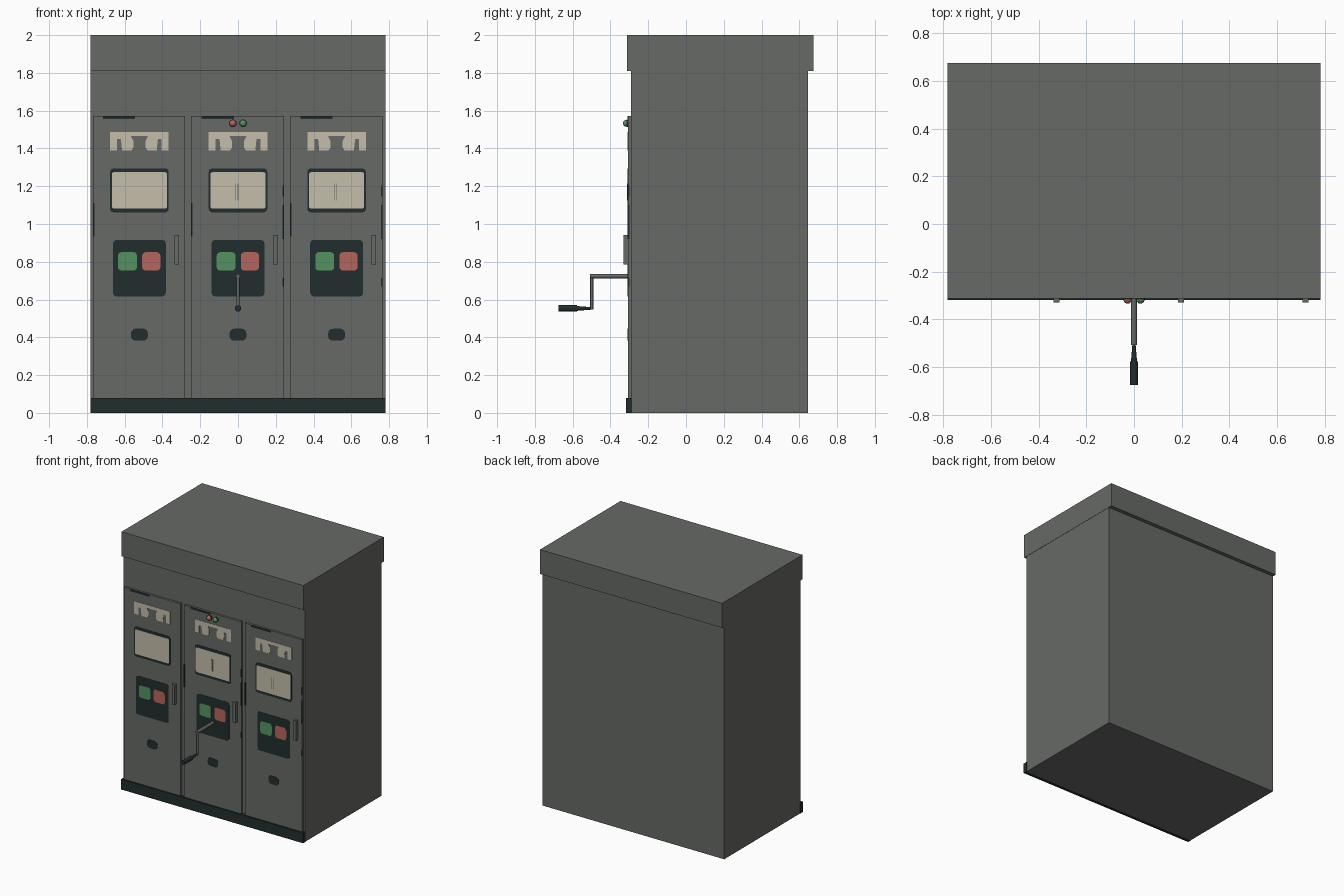
import bpy, bmesh, math
from mathutils import Vector

if "Cube" in bpy.data.objects:
    bpy.data.objects.remove(bpy.data.objects["Cube"])


def mat(name, r, g, b):
    m = bpy.data.materials.new(name)
    m.diffuse_color = (r, g, b, 1)
    m.use_nodes = True
    m.node_tree.nodes["Principled BSDF"].inputs["Base Color"].default_value = m.diffuse_color
    return m


GRAY = mat("cabinet gray", 0.135, 0.142, 0.132)
DARK = mat("dark slate", 0.015, 0.026, 0.026)
CREAM = mat("cream", 0.56, 0.51, 0.40)
GREEN = mat("button green", 0.09, 0.29, 0.12)
RED = mat("button red", 0.46, 0.13, 0.11)


def finish(name, bm, material, smooth=False):
    bmesh.ops.recalc_face_normals(bm, faces=bm.faces)
    me = bpy.data.meshes.new(name)
    bm.to_mesh(me)
    bm.free()
    me.materials.append(material)
    ob = bpy.data.objects.new(name, me)
    bpy.context.collection.objects.link(ob)
    if smooth:
        bpy.ops.object.select_all(action='DESELECT')
        ob.select_set(True)
        bpy.context.view_layer.objects.active = ob
        bpy.ops.object.shade_smooth_by_angle(angle=math.radians(40))
    return ob


def prism(name, pts, y0, y1, material):
    """Extrude an outline in the xz plane from y0 to y1."""
    bm = bmesh.new()
    f = bm.faces.new([bm.verts.new((x, y0, z)) for x, z in pts])
    ext = bmesh.ops.extrude_face_region(bm, geom=[f])
    verts = [v for v in ext["geom"] if isinstance(v, bmesh.types.BMVert)]
    bmesh.ops.translate(bm, vec=(0, y1 - y0, 0), verts=verts)
    return finish(name, bm, material)


def box(name, x0, x1, y0, y1, z0, z1, material):
    return prism(name, [(x0, z0), (x1, z0), (x1, z1), (x0, z1)], y0, y1, material)


def plate(name, cx, cz, w, h, c, y0, y1, material):
    """Rectangle with rounded corners of radius c."""
    pts = []
    for i, (sx, sz) in enumerate([(1, 1), (-1, 1), (-1, -1), (1, -1)]):
        for k in range(4):
            a = math.radians(90 * i + 30 * k)
            pts.append((cx + sx * (w / 2 - c) + c * math.cos(a),
                        cz + sz * (h / 2 - c) + c * math.sin(a)))
    return prism(name, pts, y0, y1, material)


def rod(name, a, b, r1, r2, material, n=16):
    """Cylinder or cone from point a to point b."""
    a, b = Vector(a), Vector(b)
    bm = bmesh.new()
    bmesh.ops.create_cone(bm, cap_ends=True, segments=n, radius1=r1, radius2=r2, depth=(b - a).length)
    m = (b - a).to_track_quat('Z', 'Y').to_matrix().to_4x4()
    m.translation = (a + b) / 2
    bm.transform(m)
    return finish(name, bm, material, True)


# Cabinet body, roof cap and plinth
box("cabinet_body", -0.78, 0.78, -0.29, 0.645, 0, 1.815, GRAY)
box("roof_cap", -0.782, 0.782, -0.313, 0.675, 1.81, 2.0, GRAY)
box("front_plinth", -0.782, 0.782, -0.318, -0.286, 0, 0.08, DARK)

FRONT = -0.307                      # door face
L1, L2, L3 = FRONT - 0.002, FRONT - 0.004, FRONT - 0.006

# Outline of the cream mimic diagram: bar with four hooked legs (right half, mirrored)
half = [(0.155, 1.488), (0.155, 1.39), (0.118, 1.39), (0.118, 1.45), (0.098, 1.45),
        (0.092, 1.39), (0.042, 1.39), (0.032, 1.405), (0.032, 1.44), (0.045, 1.465)]
diagram = half + [(-x, z) for x, z in reversed(half)]

for i, (x0, x1) in enumerate([(-0.767, -0.28), (-0.249, 0.243), (0.275, 0.764)]):
    n = f"_{i + 1}"
    c = (i - 1) * 0.522
    box("door" + n, x0, x1, FRONT, -0.288, 0.08, 1.572, GRAY)
    # Diagram, window and control panel
    prism("diagram" + n, [(c + x, z) for x, z in diagram], L1, FRONT, CREAM)
    plate("window_frame" + n, c, 1.178, 0.31, 0.232, 0.018, L1, FRONT, DARK)
    plate("window" + n, c, 1.178, 0.292, 0.192, 0.01, L2, L1, CREAM)
    if i:
        for dx in (-0.012, 0.0):
            box("window_line" + n, c + dx - 0.0015, c + dx + 0.0015, L3, L2, 1.125, 1.215, GRAY)
    plate("control_panel" + n, c, 0.766, 0.28, 0.3, 0.02, L1, FRONT, DARK)
    plate("green_button" + n, c - 0.063, 0.802, 0.1, 0.097, 0.018, L2, L1, GREEN)
    plate("red_button" + n, c + 0.063, 0.802, 0.096, 0.097, 0.018, L2, L1, RED)
    plate("crank_socket" + n, c, 0.414, 0.09, 0.064, 0.025, L1, FRONT, DARK)
    # Handle, top slot and hinge marks
    box("door_handle" + n, c + 0.185, c + 0.209, -0.33, FRONT, 0.786, 0.942, GRAY)
    box("top_slot" + n, c - 0.192, c - 0.022, L1, FRONT, 1.556, 1.573, DARK)
    box("left_hinge" + n, x0 - 0.001, x0 + 0.007, L1, -0.3, 0.935, 1.11, DARK)
    if i:
        for z0, z1 in [(1.145, 1.205), (0.92, 1.1), (0.67, 0.715)]:
            box("right_hinge" + n, x1 - 0.007, x1 + 0.001, L1, -0.3, z0, z1, DARK)

# Indicator lamps above the middle door
for name, x, m in [("red_lamp", -0.027, RED), ("green_lamp", 0.027, GREEN)]:
    rod(name + "_collar", (x, -0.305, 1.533), (x, -0.316, 1.533), 0.02, 0.02, DARK)
    bm = bmesh.new()
    bmesh.ops.create_uvsphere(bm, u_segments=16, v_segments=10, radius=0.018)
    bmesh.ops.translate(bm, vec=(x, -0.316, 1.533), verts=bm.verts)
    finish(name, bm, m, True)

# Crank with grip
rod("crank_shaft", (0, -0.3, 0.724), (0, -0.507, 0.724), 0.012, 0.012, GRAY)
rod("crank_arm", (0, -0.499, 0.733), (0, -0.499, 0.547), 0.008, 0.008, GRAY)
rod("crank_neck", (0, -0.495, 0.553), (0, -0.58, 0.553), 0.006, 0.013, DARK)
rod("crank_grip", (0, -0.577, 0.553), (0, -0.675, 0.553), 0.017, 0.017, DARK)
